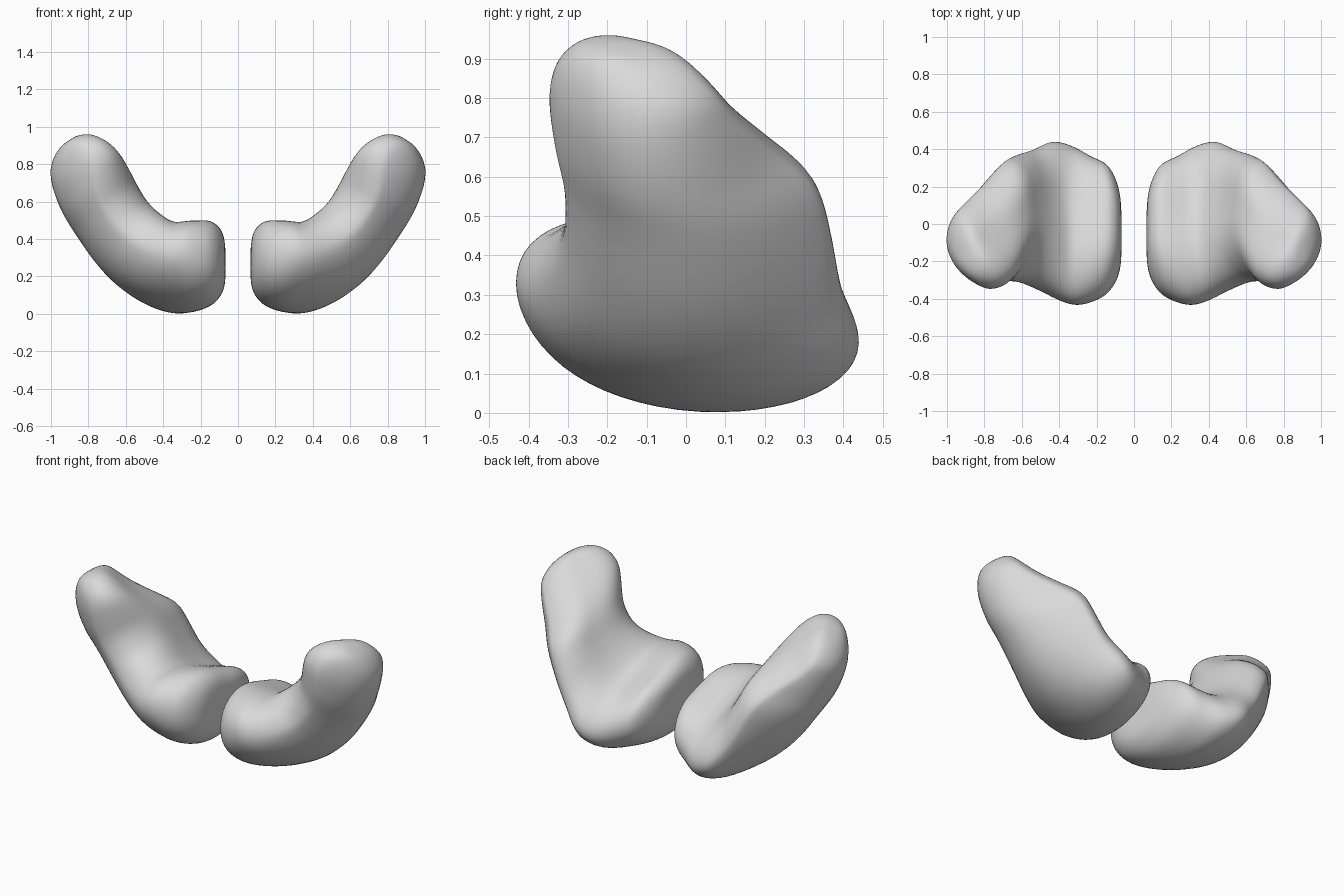
import bpy, bmesh, math
from mathutils import Vector

if "Cube" in bpy.data.objects:
    bpy.data.objects.remove(bpy.data.objects["Cube"])

grey = bpy.data.materials.new("soft_grey")
grey.diffuse_color = (0.7, 0.7, 0.7, 1)
grey.use_nodes = True
grey.node_tree.nodes["Principled BSDF"].inputs["Base Color"].default_value = grey.diffuse_color

# Stations along the crescent, from the inner end to the raised tip:
# outer x, z | inner x, z | front y, back y | lean of the back outwards | ridge on the outer side
STATIONS = [
    (0.066, 0.22, 0.066, 0.34, -0.15, 0.04, 0.00, 0.0),
    (0.078, 0.12, 0.082, 0.44, -0.27, 0.19, 0.06, 0.0),
    (0.140, 0.04, 0.135, 0.495, -0.37, 0.315, 0.14, 0.0),
    (0.240, 0.00, 0.215, 0.50, -0.42, 0.365, 0.26, 0.0),
    (0.350, -0.01, 0.290, 0.49, -0.437, 0.42, 0.38, 0.1),
    (0.480, 0.03, 0.350, 0.49, -0.415, 0.445, 0.35, 0.2),
    (0.620, 0.12, 0.420, 0.54, -0.36, 0.40, 0.18, 0.45),
    (0.750, 0.25, 0.480, 0.61, -0.315, 0.375, 0.02, 0.7),
    (0.870, 0.42, 0.530, 0.70, -0.31, 0.335, -0.05, 0.9),
    (0.945, 0.54, 0.580, 0.785, -0.335, 0.235, 0.05, 0.9),
    (1.000, 0.67, 0.645, 0.87, -0.35, 0.135, 0.28, 0.7),
    (1.012, 0.77, 0.720, 0.93, -0.33, 0.07, 0.42, 0.5),
    (0.975, 0.86, 0.800, 0.96, -0.275, -0.01, 0.35, 0.2),
    (0.925, 0.915, 0.870, 0.95, -0.20, -0.10, 0.10, 0.0),
]
STEPS, SIDES = 6, 56


def spline(rows, steps):
    """Smooth curve through every row of values."""
    out = []
    for i in range(len(rows) - 1):
        a, b = rows[max(i - 1, 0)], rows[i]
        c, d = rows[i + 1], rows[min(i + 2, len(rows) - 1)]
        for s in range(steps):
            t = s / steps
            out.append([0.5 * (2 * q + (r - p) * t + (2 * p - 5 * q + 4 * r - u) * t * t
                               + (3 * q - p - 3 * r + u) * t ** 3)
                        for p, q, r, u in zip(a, b, c, d)])
    out.append(list(rows[-1]))
    return out


def power(v, e):
    return math.copysign(abs(v) ** e, v)


def section(row, side):
    """Rounded cross-section, thinner and leaning at the back."""
    ox, oz, ix, iz, yf, yb, lean, ridge = row
    mid = Vector(((ox + ix) / 2, 0, (oz + iz) / 2))
    half = Vector(((ox - ix) / 2, 0, (oz - iz) / 2))
    pts = []
    for k in range(SIDES):
        a = 2 * math.pi * k / SIDES
        c, s = power(math.cos(a), 0.93), power(math.sin(a), 0.93)
        if s > 0:
            s = s ** (1 + max(0, ridge))
        taper = 1 - (0.18 if c > 0 else 0.06) * c
        thick = (s * taper + lean * c) / math.sqrt(1 + lean * lean)
        # shallow valley running along the inner surface
        if s < 0:
            thick += 0.12 * math.exp(-((c - 0.25) / 0.4) ** 2) * s * s
        p = mid + half * thick
        p.y = (yf + yb) / 2 + (yb - yf) / 2 * c
        p.x *= side
        pts.append(p)
    return pts


def lobe(name, side):
    bm = bmesh.new()
    rings = [[bm.verts.new(p) for p in section(r, side)] for r in spline(STATIONS, STEPS)]
    for a, b in zip(rings, rings[1:]):
        for k in range(SIDES):
            n = (k + 1) % SIDES
            bm.faces.new((a[k], a[n], b[n], b[k]))
    # rounded ends closed with a fan
    for ring in (rings[0], rings[-1]):
        centre = bm.verts.new(sum((v.co for v in ring), Vector()) / SIDES)
        for k in range(SIDES):
            bm.faces.new((ring[k], ring[(k + 1) % SIDES], centre))
    for _ in range(8):
        bmesh.ops.smooth_vert(bm, verts=bm.verts, factor=0.4,
                              use_axis_x=True, use_axis_y=True, use_axis_z=True)
    bmesh.ops.recalc_face_normals(bm, faces=bm.faces)
    mesh = bpy.data.meshes.new(name)
    bm.to_mesh(mesh)
    bm.free()
    mesh.materials.append(grey)
    for f in mesh.polygons:
        f.use_smooth = True
    ob = bpy.data.objects.new(name, mesh)
    bpy.context.collection.objects.link(ob)


# Mirrored pair of lobes
lobe("right_lobe", 1)
lobe("left_lobe", -1)
